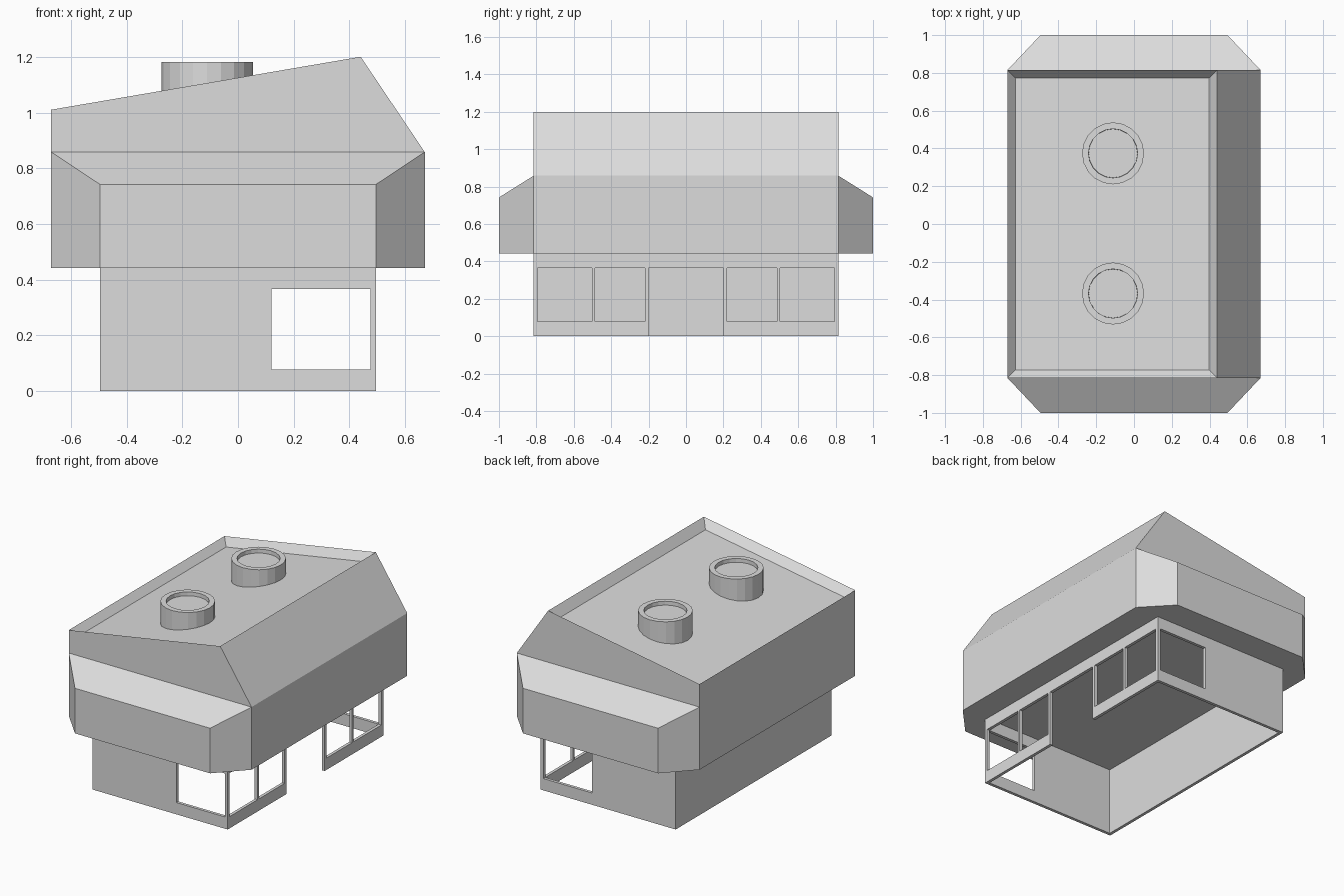
import bpy, bmesh
from mathutils import Matrix, Vector

if "Cube" in bpy.data.objects:
    bpy.data.objects.remove(bpy.data.objects["Cube"], do_unlink=True)

grey = bpy.data.materials.new("light grey")
grey.use_nodes = True
grey.diffuse_color = (0.72, 0.72, 0.72, 1)
grey.node_tree.nodes["Principled BSDF"].inputs["Base Color"].default_value = grey.diffuse_color


def add_object(name, bm):
    bmesh.ops.recalc_face_normals(bm, faces=bm.faces)
    mesh = bpy.data.meshes.new(name)
    bm.to_mesh(mesh)
    bm.free()
    mesh.materials.append(grey)
    obj = bpy.data.objects.new(name, mesh)
    bpy.context.collection.objects.link(obj)
    return obj


def add_box(name, low, high):
    low, high = Vector(low), Vector(high)
    bm = bmesh.new()
    bmesh.ops.create_cube(bm, size=1, matrix=Matrix.Translation((low + high) / 2)
                          @ Matrix.Diagonal((*(high - low), 1)))
    return add_object(name, bm)


def cut(target, cutter):
    mod = target.modifiers.new("cut", "BOOLEAN")
    mod.operation, mod.solver, mod.object = "DIFFERENCE", "EXACT", cutter
    bpy.context.view_layer.objects.active = target
    bpy.ops.object.modifier_apply(modifier=mod.name)
    bpy.data.objects.remove(cutter, do_unlink=True)


# Shared sizes
BASE_X, BASE_Y, WALL = 0.495, 0.815, 0.02
FLOOR_Z, SHOULDER_Z, SIDE_X = 0.443, 0.858, 0.67
SILL, HEAD = 0.078, 0.366

# Lower walls: hollow, open underneath
walls = add_box("lower_walls", (-BASE_X, -BASE_Y, 0), (BASE_X, BASE_Y, FLOOR_Z))
cut(walls, add_box("hollow", (WALL - BASE_X, WALL - BASE_Y, -0.5),
                   (BASE_X - WALL, BASE_Y - WALL, 1)))

# Windows through both end walls, then side windows and doorway
cut(walls, add_box("end_window", (0.12, -1, SILL), (0.475, 1, HEAD)))
for near, far in ((0.22, 0.487), (0.503, 0.794)):
    for sign in (-1, 1):
        y0, y1 = sorted((sign * near, sign * far))
        cut(walls, add_box("side_window", (0.4, y0, SILL), (0.6, y1, HEAD)))
cut(walls, add_box("doorway", (0.4, -0.2, -0.2), (0.6, 0.2, HEAD)))

# Upper body: profile extruded along y, with a sunken roof panel
profile = [(-SIDE_X, FLOOR_Z), (SIDE_X, FLOOR_Z), (SIDE_X, SHOULDER_Z),
           (0.44, 1.2), (-SIDE_X, 1.01)]
bm = bmesh.new()
end = bm.faces.new([bm.verts.new((x, -BASE_Y, z)) for x, z in profile])
extruded = bmesh.ops.extrude_face_region(bm, geom=[end])["geom"]
bmesh.ops.translate(bm, vec=(0, 2 * BASE_Y, 0),
                    verts=[v for v in extruded if isinstance(v, bmesh.types.BMVert)])
bmesh.ops.recalc_face_normals(bm, faces=bm.faces)
roof = max(bm.faces, key=lambda f: f.normal.z)
bmesh.ops.inset_individual(bm, faces=[roof], thickness=0.06)
bmesh.ops.translate(bm, vec=(0, 0, -0.052), verts=roof.verts)
add_object("upper_body", bm)

# Chamfered bays on the front and back ends
for name, sign in (("front_bay", -1), ("back_bay", 1)):
    bm = bmesh.new()
    for side in (-1, 1):
        for x, y, top in ((SIDE_X, BASE_Y, SHOULDER_Z), (BASE_X, 1, 0.742)):
            for z in (FLOOR_Z, top):
                bm.verts.new((side * x, sign * y, z))
    bmesh.ops.convex_hull(bm, input=bm.verts)
    bmesh.ops.dissolve_limit(bm, angle_limit=0.01, verts=bm.verts, edges=bm.edges)
    add_object(name, bm)

# Round roof hatches with a shallow recessed lid
for name, y in (("front_hatch", -0.368), ("back_hatch", 0.374)):
    bm = bmesh.new()
    bmesh.ops.create_cone(bm, cap_ends=True, segments=20, radius1=0.164, radius2=0.164,
                          depth=0.2, matrix=Matrix.Translation((-0.111, y, 1.081)))
    lid = max(bm.faces, key=lambda f: f.calc_center_median().z)
    bmesh.ops.inset_individual(bm, faces=[lid], thickness=0.034)
    bmesh.ops.inset_individual(bm, faces=[lid], thickness=0.001)
    bmesh.ops.translate(bm, vec=(0, 0, -0.025), verts=lid.verts)
    add_object(name, bm)
